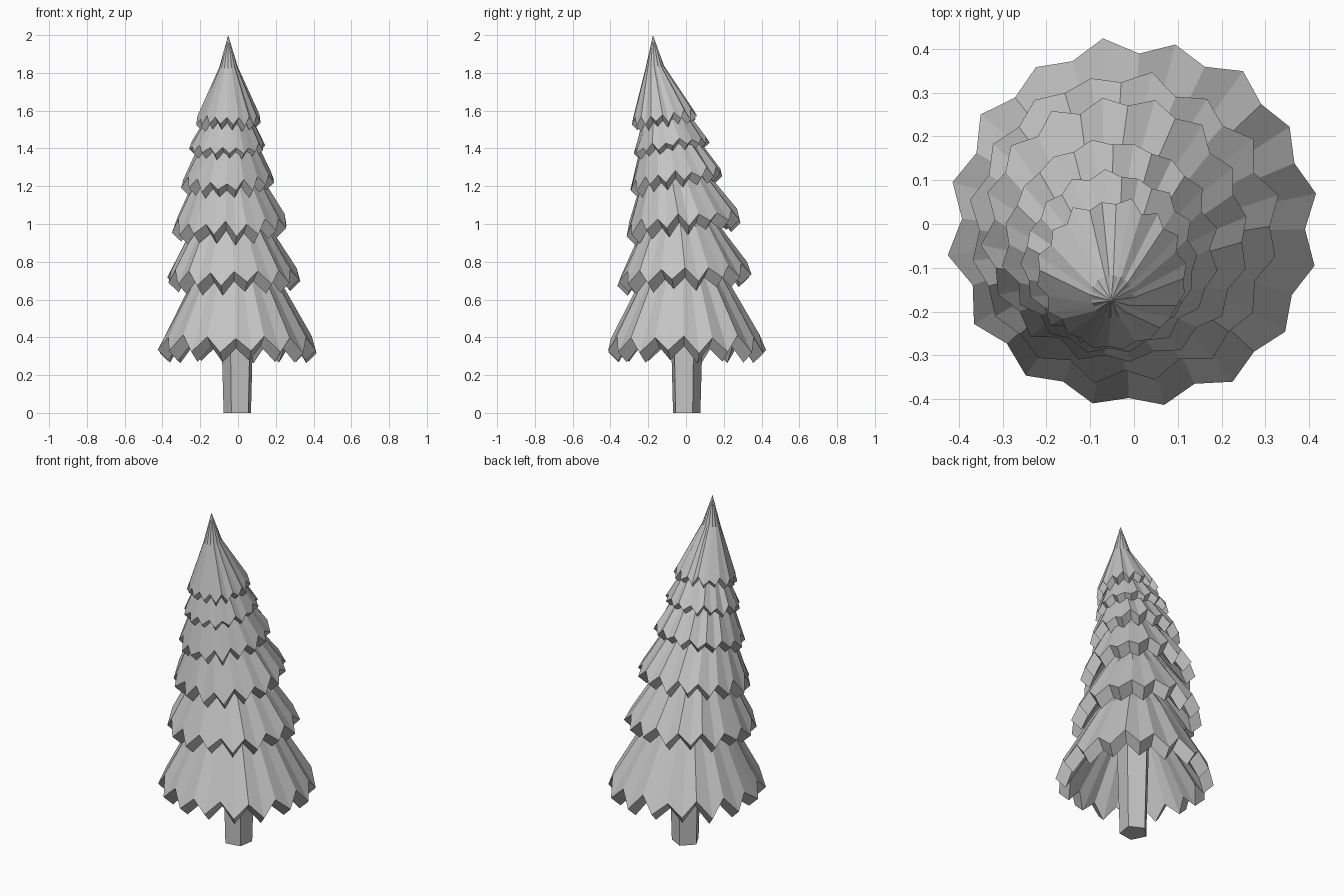
import bpy, bmesh, math, random
from mathutils import Vector

random.seed(4)
cube = bpy.data.objects.get("Cube")
if cube:
    bpy.data.objects.remove(cube)

grey = bpy.data.materials.new("plain grey")
grey.use_nodes = True
colour = (0.55, 0.55, 0.55, 1)
grey.diffuse_color = colour
grey.node_tree.nodes["Principled BSDF"].inputs["Base Color"].default_value = colour

POINTS = 16          # drooping points around each skirt
SIDES = POINTS * 2


def finish(bm, name):
    bmesh.ops.recalc_face_normals(bm, faces=bm.faces)
    mesh = bpy.data.meshes.new(name)
    bm.to_mesh(mesh)
    bm.free()
    mesh.materials.append(grey)
    obj = bpy.data.objects.new(name, mesh)
    bpy.context.collection.objects.link(obj)
    return obj


def bridge(bm, a, b):
    for i in range(len(a)):
        j = (i + 1) % len(a)
        bm.faces.new((a[i], a[j], b[j], b[i]))


def fan(bm, ring, tip):
    for i in range(len(ring)):
        bm.faces.new((ring[i], ring[(i + 1) % len(ring)], tip))


def skirt(name, centre, radius, droop, thick, tilt, turn, upper, peak):
    """Pleated hollow cone: zigzag rim, thick edge, upper rings (x, y, z, r), peak."""
    bm = bmesh.new()
    outer, inner = [], []
    for i in range(SIDES):
        a = math.radians(turn) + math.tau * i / SIDES
        tip = i % 2 == 0
        r = radius * (1 if tip else 0.925) + random.uniform(-0.007, 0.007)
        dz = (-droop if tip else droop) + random.uniform(-0.012, 0.012)
        c, s = math.cos(a), math.sin(a)
        lift = r * (c * tilt[0] + s * tilt[1])
        p = Vector(centre) + Vector((r * c, r * s, dz + lift))
        outer.append(bm.verts.new(p))
        inner.append(bm.verts.new(p + Vector((-c * thick, -s * thick, -0.95 * thick))))
    bridge(bm, inner, outer)
    last = outer
    for x, y, z, r in upper:
        ring = []
        for i in range(SIDES):
            a = math.radians(turn) + math.tau * i / SIDES
            k = r * (0.97 if i % 2 == 0 else 1.03)
            c, s = math.cos(a), math.sin(a)
            ring.append(bm.verts.new((x + k * c, y + k * s, z + k * (c * tilt[0] + s * tilt[1]))))
        bridge(bm, last, ring)
        last = ring
    fan(bm, last, bm.verts.new(peak))
    fan(bm, inner, bm.verts.new(Vector(peak) - Vector((0, 0, 2.5 * thick))))
    return finish(bm, name)


# Skirts of branches, lowest first, leaning toward the tip
skirt("branches_lowest", (0, 0, 0.365), 0.425, 0.04, 0.055, (0, 0), 9.5,
      [(-0.01, -0.01, 0.72, 0.215)], (-0.03, -0.03, 1.05))
skirt("branches_second", (-0.025, -0.01, 0.735), 0.357, 0.033, 0.055, (0, 0.06), 12,
      [(-0.035, -0.03, 0.98, 0.2)], (-0.04, -0.06, 1.3))
skirt("branches_third", (-0.04, -0.015, 1.01), 0.305, 0.03, 0.05, (0.04, 0.12), 6,
      [(-0.05, -0.055, 1.22, 0.185)], (-0.05, -0.1, 1.5))
skirt("branches_fourth", (-0.053, -0.052, 1.24), 0.247, 0.024, 0.042, (0.04, 0.17), 10,
      [(-0.053, -0.085, 1.4, 0.16)], (-0.05, -0.13, 1.65))
skirt("branches_fifth", (-0.055, -0.08, 1.415), 0.2, 0.017, 0.035, (0.03, 0.18), 3,
      [(-0.05, -0.105, 1.54, 0.13)], (-0.05, -0.14, 1.75))
skirt("branches_top", (-0.05, -0.115, 1.56), 0.172, 0.02, 0.03, (0.03, 0.12), 8,
      [(-0.05, -0.165, 1.83, 0.048)], (-0.052, -0.175, 2.0))

# Five-sided trunk, slightly wider where it enters the branches
bm = bmesh.new()
rings = []
for z, r in ((0, 0.077), (0.55, 0.093)):
    angles = [math.radians(72 * i - 45) for i in range(5)]
    rings.append([bm.verts.new((r * math.cos(a), r * math.sin(a), z)) for a in angles])
bridge(bm, *rings)
bm.faces.new(rings[0])
bm.faces.new(rings[1])
finish(bm, "trunk")
